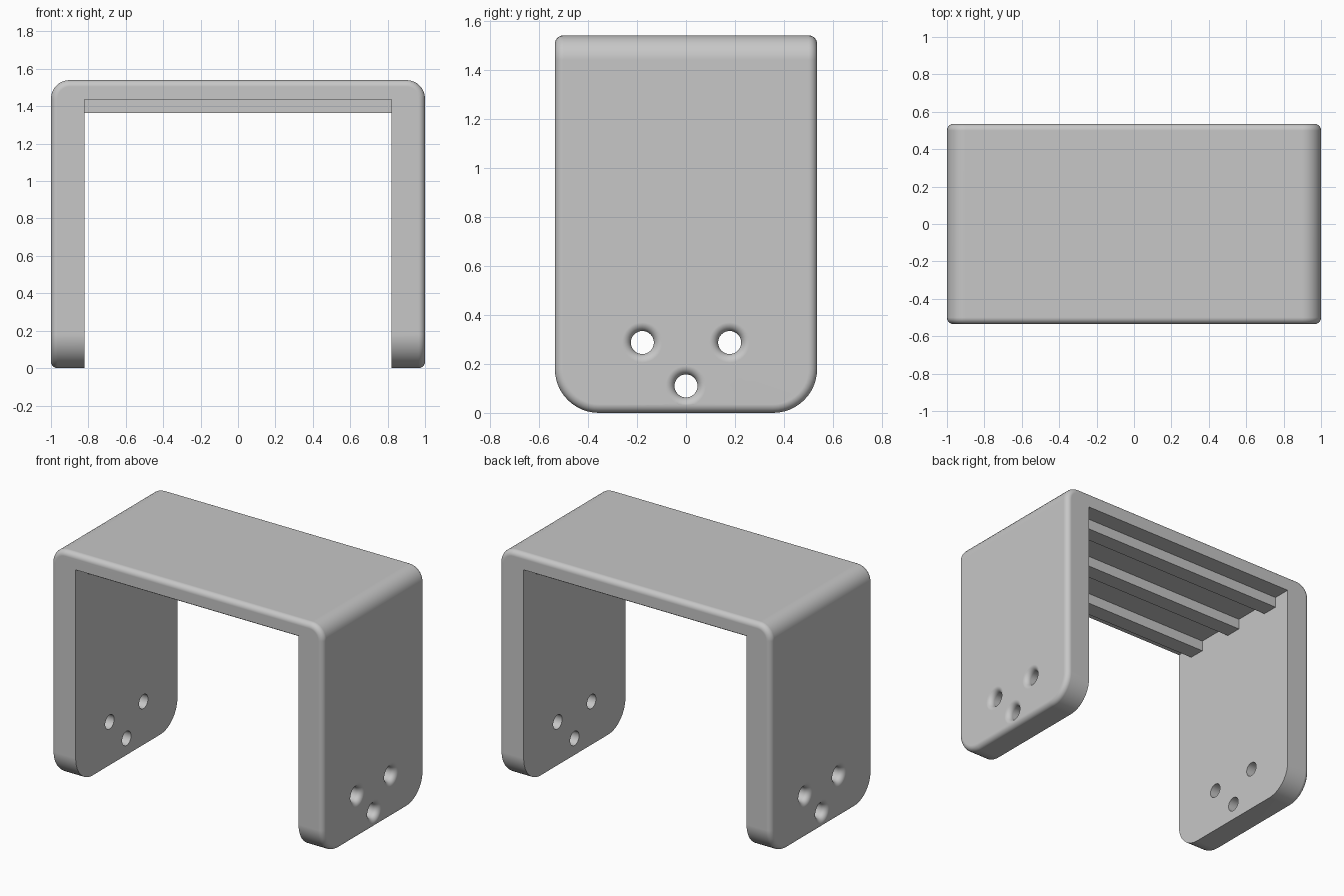
import bpy, bmesh, math
from mathutils import Matrix, Vector

HX, HY, H = 1.0, 0.535, 1.54          # outer half width, half depth, height
INNER, CEILING, RIB_Z = 0.82, 1.435, 1.365
FILLET, HOLE_R = 0.035, 0.047

cube = bpy.data.objects.get("Cube")
if cube:
    bpy.data.objects.remove(cube, do_unlink=True)

grey = bpy.data.materials.new("plain grey")
grey.use_nodes = True
grey.diffuse_color = (0.57, 0.57, 0.57, 1)
grey.node_tree.nodes["Principled BSDF"].inputs["Base Color"].default_value = grey.diffuse_color


def make_object(name, bm):
    bmesh.ops.recalc_face_normals(bm, faces=bm.faces[:])
    mesh = bpy.data.meshes.new(name)
    bm.to_mesh(mesh)
    bm.free()
    mesh.materials.append(grey)
    obj = bpy.data.objects.new(name, mesh)
    bpy.context.collection.objects.link(obj)
    return obj


def round_edges(bm, rule, radius, segments):
    edges = [e for e in bm.edges if rule(e)]
    bmesh.ops.bevel(bm, geom=edges, offset=radius, segments=segments,
                    profile=0.5, affect='EDGES', clamp_overlap=True)


def along(edge, axis):
    d = edge.verts[1].co - edge.verts[0].co
    return abs(d[axis]) > 0.99 * d.length


def mid_z(edge):
    return (edge.verts[0].co.z + edge.verts[1].co.z) / 2


# Outer block: rounded leg ends, rounded shoulders, then a fillet round the rim
bm = bmesh.new()
bmesh.ops.create_cube(bm, size=1)
bmesh.ops.transform(bm, verts=bm.verts[:],
                    matrix=Matrix.Translation((0, 0, H / 2)) @ Matrix.Diagonal((2 * HX, 2 * HY, H, 1)))
round_edges(bm, lambda e: along(e, 0) and mid_z(e) < 0.1, 0.18, 12)
round_edges(bm, lambda e: along(e, 1) and mid_z(e) > 1, 0.10, 8)
round_edges(bm, lambda e: e.calc_face_angle(0) > math.radians(60), FILLET, 6)
bracket = make_object("bracket", bm)

# Opening between the legs, with its ceiling notched to leave three ribs
section = [(-0.7, -0.1), (-0.7, CEILING)]
for y in (-0.36, 0, 0.36):
    section += [(y - 0.055, CEILING), (y - 0.055, RIB_Z), (y + 0.055, RIB_Z), (y + 0.055, CEILING)]
section += [(0.7, CEILING), (0.7, -0.1)]
bm = bmesh.new()
face = bm.faces.new([bm.verts.new((-INNER, y, z)) for y, z in section])
ext = bmesh.ops.extrude_face_region(bm, geom=[face])
bmesh.ops.translate(bm, vec=(2 * INNER, 0, 0),
                    verts=[v for v in ext["geom"] if isinstance(v, bmesh.types.BMVert)])
cutters = [make_object("opening_cutter", bm)]

# Screw holes through both legs, flared on the outer faces
flare = [(HX - FILLET + FILLET * math.sin(t), HOLE_R + FILLET * (1 - math.cos(t)))
         for t in (math.radians(15 * i) for i in range(7))]
flare.append((HX + 0.03, HOLE_R + FILLET))
profile = [(-x, r) for x, r in reversed(flare)] + flare
SIDES = 32
for y, z in ((-0.178, 0.287), (0.178, 0.287), (0, 0.11)):
    bm = bmesh.new()
    rings = []
    for x, r in profile:
        rings.append([bm.verts.new(Vector((x, y + r * math.cos(a), z + r * math.sin(a))))
                      for a in (math.tau * i / SIDES for i in range(SIDES))])
    for a, b in zip(rings, rings[1:]):
        for i in range(SIDES):
            j = (i + 1) % SIDES
            bm.faces.new((a[i], a[j], b[j], b[i]))
    bm.faces.new(rings[0])
    bm.faces.new(rings[-1])
    cutters.append(make_object("hole_cutter", bm))

# Cut the opening and holes
bpy.ops.object.select_all(action='DESELECT')
bpy.context.view_layer.objects.active = bracket
bracket.select_set(True)
for cutter in cutters:
    cutter.hide_render = True
    cut = bracket.modifiers.new("cut", 'BOOLEAN')
    cut.operation = 'DIFFERENCE'
    cut.solver = 'EXACT'
    cut.object = cutter
    bpy.ops.object.modifier_apply(modifier=cut.name)
    bpy.data.objects.remove(cutter, do_unlink=True)

# Smooth fillets, crisp inner edges
bpy.ops.object.shade_smooth_by_angle(angle=math.radians(30))
weighted = bracket.modifiers.new("flat panels", 'WEIGHTED_NORMAL')
weighted.keep_sharp = True
